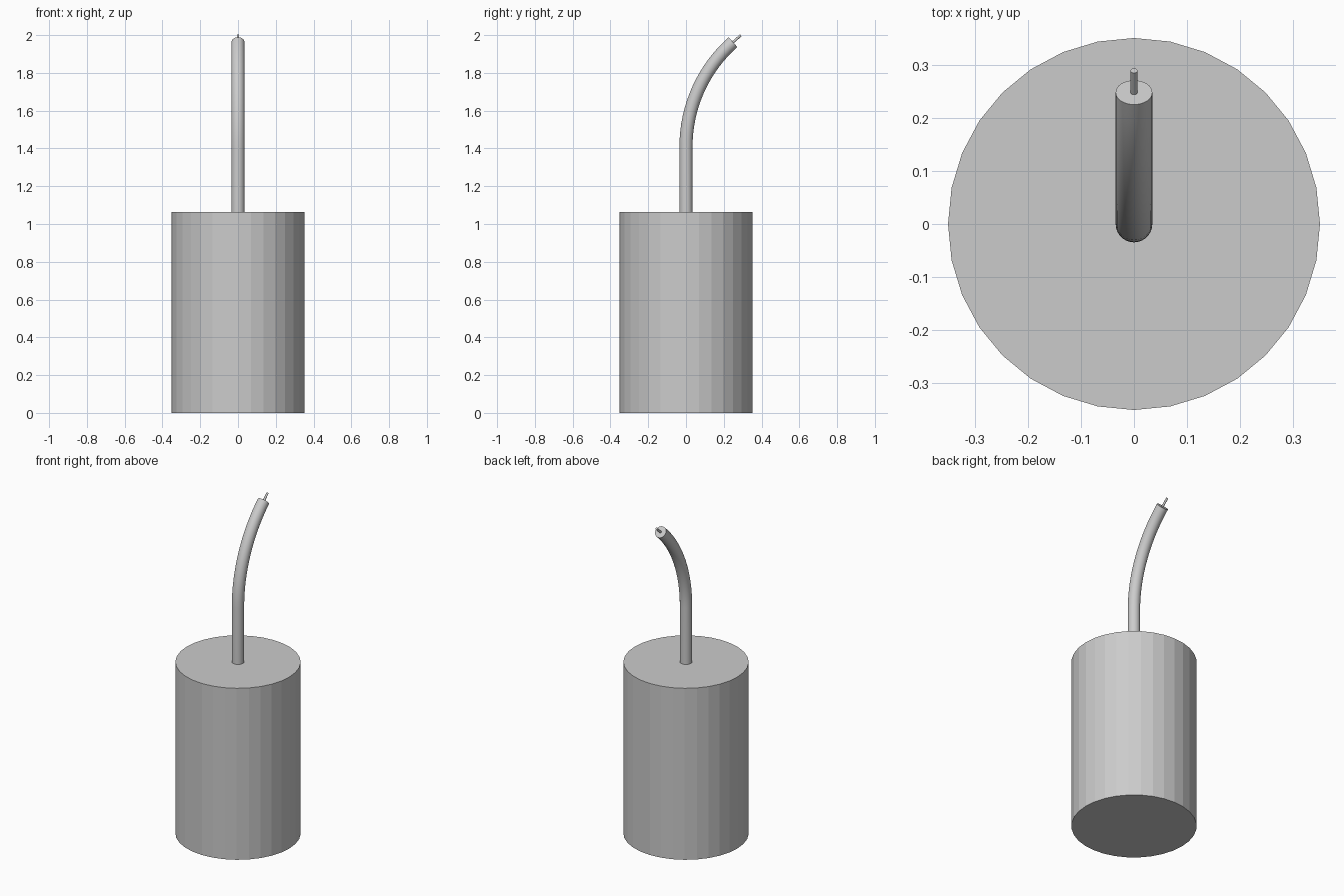
import bpy, bmesh, math
from mathutils import Vector

if "Cube" in bpy.data.objects:
    bpy.data.objects.remove(bpy.data.objects["Cube"])

BODY_R, BODY_H = 0.352, 1.063
BEND_R, BEND_Z, TILT = 0.738, 1.41, math.radians(48.5)


def sweep(name, path, radius, sides):
    """Capped round tube along (y, z, tilt) stations in the YZ plane."""
    bm = bmesh.new()
    rings = []
    for y, z, t in path:
        side = Vector((0, math.cos(t), -math.sin(t)))
        rings.append([bm.verts.new(Vector((0, y, z))
                      + Vector((1, 0, 0)) * radius * math.cos(a)
                      + side * radius * math.sin(a))
                      for a in (2 * math.pi * i / sides for i in range(sides))])
    for a, b in zip(rings, rings[1:]):
        for i in range(sides):
            j = (i + 1) % sides
            bm.faces.new((a[i], a[j], b[j], b[i]))
    bm.faces.new(rings[0][::-1])
    bm.faces.new(rings[-1])
    bmesh.ops.recalc_face_normals(bm, faces=bm.faces)
    mesh = bpy.data.meshes.new(name)
    bm.to_mesh(mesh)
    bm.free()
    obj = bpy.data.objects.new(name, mesh)
    bpy.context.collection.objects.link(obj)
    bpy.ops.object.select_all(action='DESELECT')
    obj.select_set(True)
    bpy.context.view_layer.objects.active = obj
    return obj


# Faceted main cylinder
sweep("body", [(0, 0, 0), (0, BODY_H, 0)], BODY_R, 32)

# Cord: straight, then bending backwards in an arc
arc = []
for i in range(17):
    t = TILT * i / 16
    arc.append((BEND_R * (1 - math.cos(t)), BEND_Z + BEND_R * math.sin(t), t))
sweep("cord", [(0, BODY_H - 0.005, 0)] + arc, 0.0347, 32)
bpy.ops.object.shade_smooth_by_angle(angle=math.radians(30))

# Thin core sticking out of the cord end
y, z, t = arc[-1]
dy, dz = math.sin(t), math.cos(t)
sweep("core", [(y - 0.01 * dy, z - 0.01 * dz, t),
               (y + 0.055 * dy, z + 0.055 * dz, t)], 0.0066, 16)
bpy.ops.object.shade_smooth_by_angle(angle=math.radians(30))
